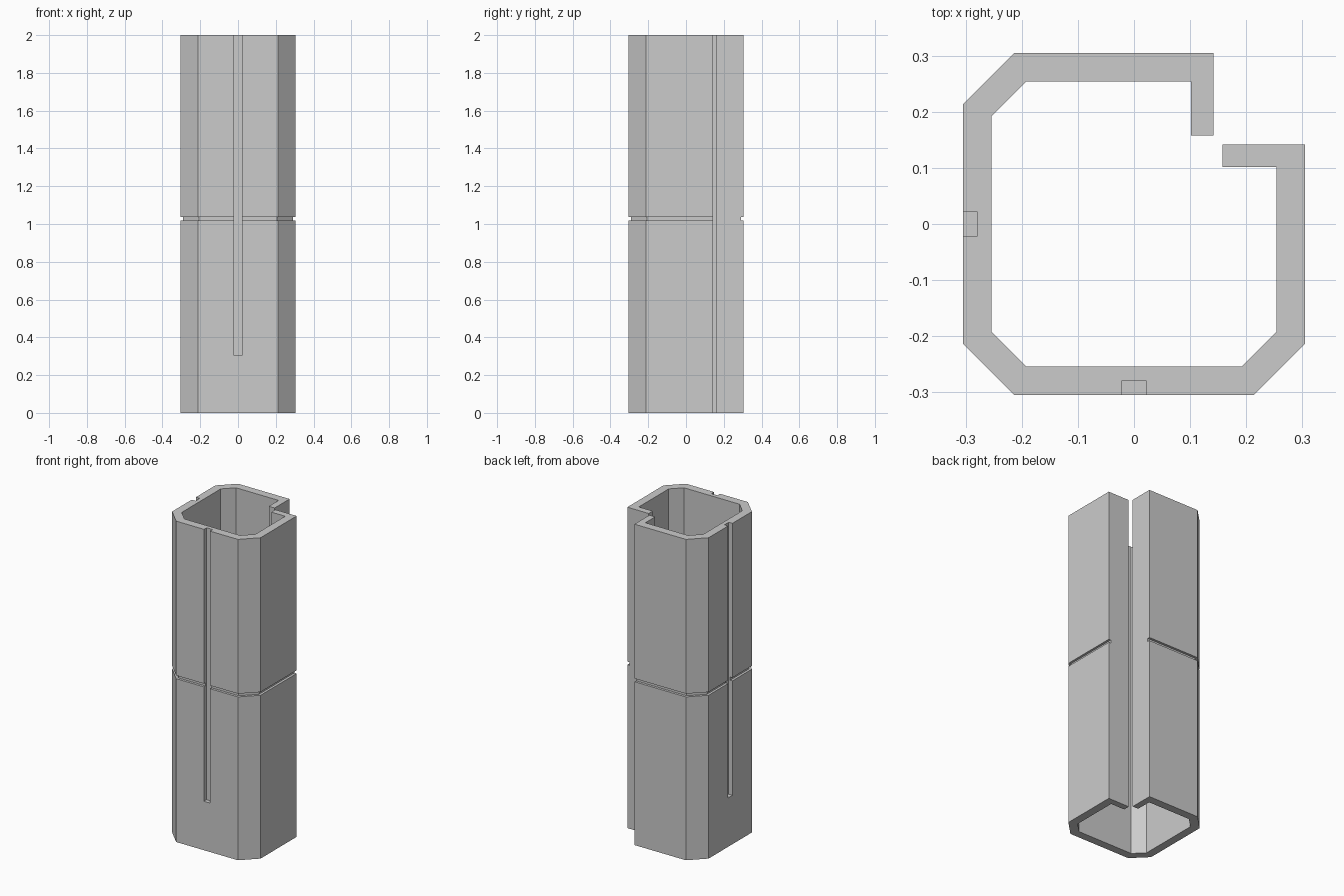
import bpy
import bmesh

HEIGHT = 2.0
OUTER = 0.305     # half width of the post
CORNER = 0.213    # where the corner chamfers begin
WALL = 0.051

cube = bpy.data.objects.get("Cube")
if cube:
    bpy.data.objects.remove(cube, do_unlink=True)

grey = bpy.data.materials.new("plain_grey")
grey.use_nodes = True
colour = (0.6, 0.6, 0.6, 1)
grey.diffuse_color = colour
grey.node_tree.nodes["Principled BSDF"].inputs["Base Color"].default_value = colour


def path(offset, end):
    """Chamfered square path, open at the back right corner."""
    r, c = OUTER + offset, CORNER + offset * 0.414
    return [(end, r), (-c, r), (-r, c), (-r, -c), (-c, -r), (c, -r), (r, -c), (r, end)]


def prism(name, outline, z0, z1):
    """Flat outline extruded straight up."""
    bm = bmesh.new()
    face = bm.faces.new([bm.verts.new((x, y, z0)) for x, y in outline])
    top = bmesh.ops.extrude_face_region(bm, geom=[face])
    verts = [v for v in top["geom"] if isinstance(v, bmesh.types.BMVert)]
    bmesh.ops.translate(bm, verts=verts, vec=(0, 0, z1 - z0))
    bmesh.ops.recalc_face_normals(bm, faces=bm.faces)
    mesh = bpy.data.meshes.new(name)
    bm.to_mesh(mesh)
    bm.free()
    obj = bpy.data.objects.new(name, mesh)
    bpy.context.collection.objects.link(obj)
    mesh.materials.append(grey)
    return obj


def box(x0, x1, y0, y1):
    return [(x0, y0), (x1, y0), (x1, y1), (x0, y1)]


def cut(target, cutter):
    cutter.hide_render = True
    mod = target.modifiers.new(cutter.name, "BOOLEAN")
    mod.operation = "DIFFERENCE"
    mod.solver = "EXACT"
    mod.object = cutter
    bpy.context.view_layer.objects.active = target
    bpy.ops.object.modifier_apply(modifier=mod.name)
    bpy.data.objects.remove(cutter, do_unlink=True)


# Hollow post with two lips turned inward at the open corner
lip_out, lip_in, lip_end = 0.142, 0.102, 0.158
lip_a = [(lip_in, lip_end), (lip_out, lip_end)]
lip_b = [(y, x) for x, y in reversed(lip_a)]
outline = path(0, lip_out) + lip_b + path(-WALL, lip_in)[::-1] + lip_a
post = prism("post", outline, 0, HEIGHT)

# Shallow groove around the middle of the outer walls
band = path(0.1, 0.15) + path(-0.015, 0.15)[::-1]
cut(post, prism("groove_cutter", band, 1.018, 1.038))

# Vertical slots, open at the top, in the front and the opposite-corner side
half, floor = 0.021, -0.279
cut(post, prism("front_slot_cutter", box(-half, half, -0.4, floor), 0.305, 2.1))
cut(post, prism("side_slot_cutter", box(-0.4, floor, -half, half), 0.305, 2.1))
